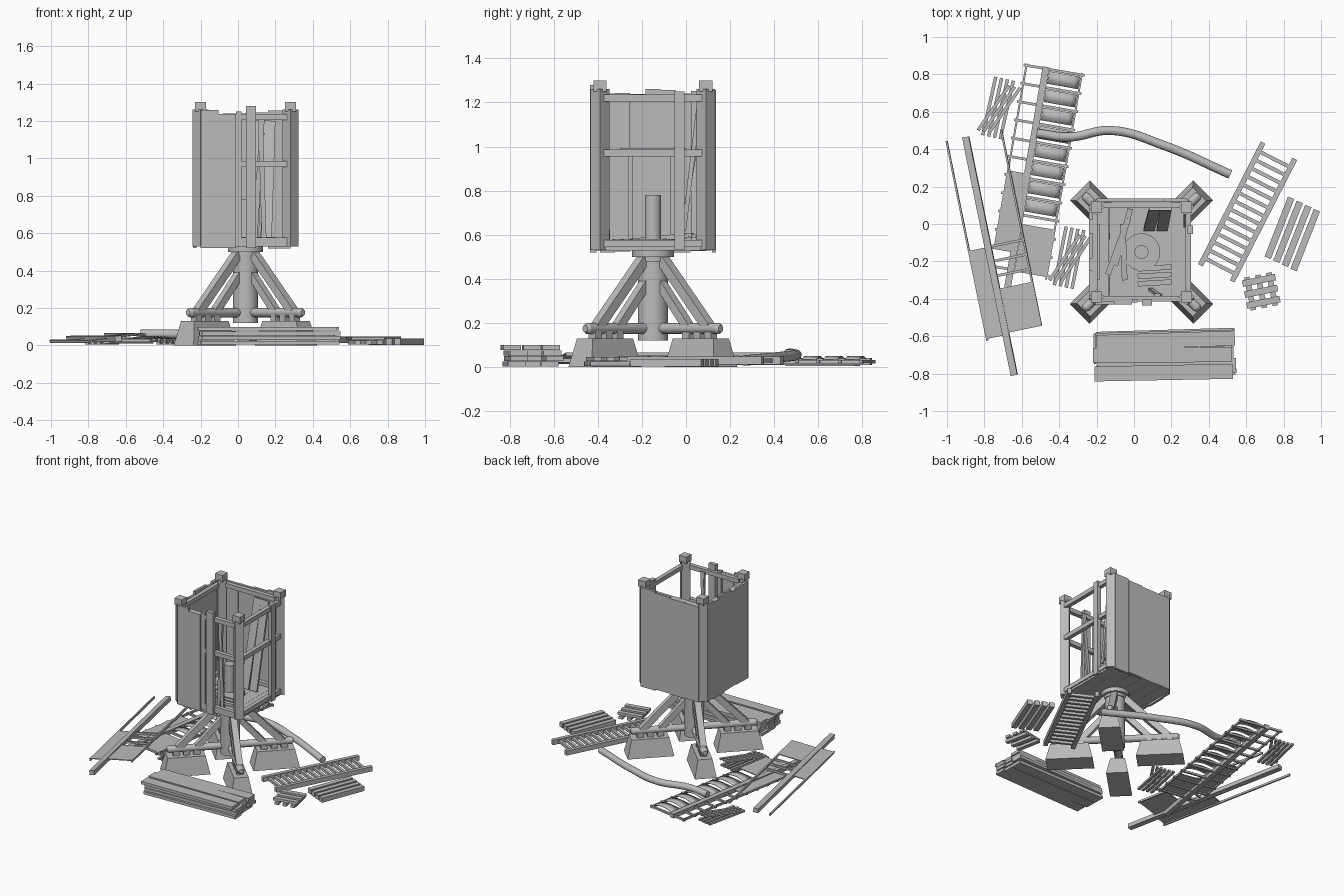
import bpy, bmesh, math, random
from mathutils import Vector, Matrix

random.seed(4)
cube = bpy.data.objects.get("Cube")
if cube:
    bpy.data.objects.remove(cube)

grey = bpy.data.materials.new("plain grey")
grey.use_nodes = True
GREY = (0.5, 0.5, 0.5, 1)
grey.diffuse_color = GREY
grey.node_tree.nodes["Principled BSDF"].inputs["Base Color"].default_value = GREY

CX, CY = 0.04, -0.15          # axis of the mill
H = 0.24                      # corner post offset from the axis
Z0, Z1 = 0.53, 1.25           # wall bottom and top


def finish(bm, name, matrix=None, smooth=False):
    mesh = bpy.data.meshes.new(name)
    bm.to_mesh(mesh)
    bm.free()
    mesh.materials.append(grey)
    ob = bpy.data.objects.new(name, mesh)
    bpy.context.collection.objects.link(ob)
    if matrix:
        ob.matrix_world = matrix
    if smooth:
        bpy.ops.object.select_all(action='DESELECT')
        ob.select_set(True)
        bpy.context.view_layer.objects.active = ob
        bpy.ops.object.shade_smooth_by_angle()
    return ob


def frame(p, q, hint):
    """Axes with X along p-q and Z close to the hint."""
    d = (q - p).normalized()
    s = Vector(hint).cross(d).normalized()
    n = d.cross(s)
    m = Matrix((d, s, n)).transposed().to_4x4()
    return Matrix.Translation((p + q) / 2) @ m, (q - p).length


def beam(bm, p, q, w, h, hint=(0, 0, 1)):
    m, l = frame(Vector(p), Vector(q), hint)
    bmesh.ops.create_cube(bm, size=1, matrix=m @ Matrix.Diagonal((l, w, h, 1)))


def rod(bm, p, q, r, r2=None, seg=16):
    m, l = frame(Vector(p), Vector(q), (0.3, 0.9, 0.1))
    bmesh.ops.create_cone(bm, cap_ends=True, segments=seg, radius1=r, radius2=r2 or r, depth=l,
                          matrix=m @ Matrix.Rotation(math.pi / 2, 4, 'Y'))


# Trestle: four arms, each with a tapered pier, bearers and paired struts
piers, struts, sills = bmesh.new(), bmesh.new(), bmesh.new()
for k in range(4):
    turn = Matrix.Translation((CX, CY, 0)) @ Matrix.Rotation(math.pi / 4 + k * math.pi / 2, 4, 'Z')
    at = lambda r, z, s=0: turn @ Vector((r, s, z))
    made = bmesh.ops.create_cube(bm := piers, size=1)["verts"]
    for v in made:
        top = v.co.z > 0
        v.co = at(0.307 + v.co.x * (0.26 if top else 0.32), 0.13 if top else 0,
                  v.co.y * (0.10 if top else 0.15))
    for r in (0.23, 0.30, 0.37):
        beam(struts, at(r, 0.125), at(r, 0.165), 0.04, 0.045, (1, 1, 0))
    side = turn.to_3x3() @ Vector((0, 1, 0))
    beam(struts, at(0.36, 0.18), at(0.06, 0.49), 0.045, 0.045, side)
    beam(struts, at(0.23, 0.18), at(0.04, 0.39), 0.04, 0.04, side)
    rod(sills, at(0, 0.175), at(0.42, 0.175), 0.025)
    rod(sills, at(0.42, 0.175), at(0.435, 0.175), 0.025, 0.016)
finish(piers, "stone_piers")
finish(struts, "trestle_struts")
finish(sills, "trestle_crossbeams", smooth=True)

# Main post, collar, spindle and millstone
post = bmesh.new()
for z, z2, r in ((0.12, 0.50, 0.068), (0.48, 0.50, 0.075), (0.50, 0.53, 0.095),
                 (0.55, 0.58, 0.10), (0.58, 0.78, 0.037)):
    rod(post, (CX, CY, z), (CX, CY, z2), r, seg=28)
finish(post, "main_post", smooth=True)

# Cabin frame: diagonal corner posts with bevelled caps, rails on four sides
bm = bmesh.new()
for sx in (-1, 1):
    for sy in (-1, 1):
        x, y = CX + sx * H, CY + sy * H
        beam(bm, (x, y, 0.53), (x, y, 1.26), 0.06, 0.06, (1, 1, 0))
        beam(bm, (x, y, 1.25), (x, y, 1.30), 0.06, 0.06, (1, 0, 0))
for k in range(4):
    turn = Matrix.Translation((CX, CY, 0)) @ Matrix.Rotation(k * math.pi / 2, 4, 'Z')
    for z in (0.56, 0.97, 1.22):
        if z != 0.97 or k in (0, 1):
            beam(bm, turn @ Vector((-H, -0.25, z)), turn @ Vector((H, -0.25, z)), 0.03, 0.032)
# upright studs on the open sides
beam(bm, (0.07, -0.42, 0.52), (0.07, -0.42, 1.28), 0.055, 0.03, (0, 1, 0))
beam(bm, (0.005, -0.41, 0.53), (0.005, -0.41, 1.25), 0.03, 0.02, (0, 1, 0))
beam(bm, (0.30, -0.03, 0.53), (0.30, -0.03, 1.25), 0.045, 0.03, (1, 0, 0))
# door frame inside the closed side
for y in (-0.25, -0.06):
    beam(bm, (-0.20, y, 0.55), (-0.20, y, 0.98), 0.02, 0.02, (1, 0, 0))
beam(bm, (-0.20, -0.30, 0.98), (-0.20, 0.0, 0.98), 0.03, 0.025)
finish(bm, "cabin_frame")


def boards(name, start, end, n):
    """Vertical boards with uneven tops and bottoms."""
    bm = bmesh.new()
    a, b = Vector(start), Vector(end)
    d = (b - a) / n
    normal = Vector((-d.y, d.x, 0))
    for i in range(n):
        c = a + d * (i + 0.5)
        lo, hi = Z0 - random.uniform(0, 0.012), Z1 + random.uniform(-0.015, 0.012)
        beam(bm, c + Vector((0, 0, lo)), c + Vector((0, 0, hi)), d.length * 0.99, 0.018, normal)
    finish(bm, name)


boards("back_wall", (-0.20, 0.127, 0), (0.28, 0.127, 0), 4)
boards("side_wall", (-0.232, -0.39, 0), (-0.232, 0.09, 0), 7)
boards("front_wall", (-0.20, -0.422, 0), (-0.01, -0.422, 0), 2)

# Cabin floor
bm = bmesh.new()
for i in range(6):
    x = CX - 0.215 + i * 0.086
    beam(bm, (x, CY - 0.265, 0.54), (x, CY + 0.265, 0.54), 0.085, 0.022)
finish(bm, "cabin_floor")

# Loose timber inside the cabin
bm = bmesh.new()
for x, x2, y in ((-0.14, -0.03, -0.27), (-0.10, -0.02, -0.22), (-0.05, -0.06, -0.30)):
    beam(bm, (x, y, 0.57), (x2, y + 0.30, 0.60), 0.03, 0.015)
for y in (-0.24, -0.28, -0.32):
    beam(bm, (0.02, y, 0.57), (0.20, y + 0.01, 0.57), 0.028, 0.02)
for x, lean in ((0.08, 0.03), (0.15, 0.02)):
    beam(bm, (x, -0.03, 0.56), (x + lean, 0.08, 1.20), 0.06, 0.015, (0, 1, 0))
beam(bm, (0.09, -0.35, 0.55), (0.13, -0.38, 1.22), 0.025, 0.015, (0, 1, 0))
beam(bm, (0.14, -0.38, 0.55), (0.12, -0.38, 1.22), 0.025, 0.015, (0, 1, 0))
beam(bm, (0.27, -0.01, 0.62), (0.27, 0.06, 1.20), 0.02, 0.012, (1, 0, 0))
finish(bm, "leaning_planks")

# Curved tail pole on the ground
curve = bpy.data.curves.new("tail_pole", 'CURVE')
curve.dimensions, curve.bevel_depth, curve.use_fill_caps = '3D', 0.024, True
path = [(-0.52, 0.485, 0.06), (-0.35, 0.465, 0.06), (-0.12, 0.50, 0.055),
        (0.16, 0.42, 0.045), (0.515, 0.265, 0.03)]
spline = curve.splines.new('BEZIER')
spline.bezier_points.add(len(path) - 1)
for bp, co in zip(spline.bezier_points, path):
    bp.co, bp.handle_left_type, bp.handle_right_type = co, 'AUTO', 'AUTO'
curve.materials.append(grey)
bpy.context.collection.objects.link(bpy.data.objects.new("tail_pole", curve))


def placed(origin, u, v):
    u, v = Vector(u).normalized(), Vector(v).normalized()
    n = v.cross(u) if v.cross(u).z > 0 else u.cross(v)
    return Matrix.Translation(origin) @ Matrix((u, v, n)).transposed().to_4x4()


def sail(name, matrix, spar, left, right, rungs, sheets):
    """Spar along local X, thin rails either side, rungs across, flat sheets."""
    bm = bmesh.new()
    beam(bm, (0, 0, 0), (spar, 0, 0), 0.036, 0.032)
    beam(bm, (0, -0.105, 0), (left, -0.105, 0), 0.01, 0.016)
    beam(bm, (0, 0.195, 0), (right, 0.195, 0), 0.01, 0.016)
    for x, y, y2 in rungs:
        beam(bm, (x, y, 0), (x, y2, 0), 0.014, 0.014)
    for x, x2, y, y2 in sheets:
        beam(bm, (x, (y + y2) / 2, 0.005), (x2, (y + y2) / 2, 0.005), y2 - y, 0.006)
    for v in bm.verts:
        v.co = matrix @ v.co
    bmesh.ops.recalc_face_normals(bm, faces=bm.faces)
    finish(bm, name)


first = placed((-0.47, 0.84, 0.025), (-0.172, -0.985, 0), (0.985, -0.172, 0))
sail("lattice_sail", first, 1.36, 1.0, 1.12,
     [(0.01 + i * 0.099, -0.12, 0.21) for i in range(12)],
     [(0.58, 1.0, -0.105, 0), (0.85, 1.1, 0.02, 0.195)])
second = placed((-0.90, 0.465, 0.035), (0.2, -0.98, 0), (0.98, 0.2, 0.12))
sail("sheeted_sail", second, 1.3, 1.09, 1.07,
     [(0.60 + i * 0.08, -0.01, 0.20) for i in range(3)],
     [(0.60, 1.08, -0.105, 0), (0.83, 1.07, 0, 0.195)])

# Bowed shutters on the lattice sail
bm = bmesh.new()
for i in range(8):
    x, row = 0.02 + i * 0.099, []
    for j in range(7):
        y = 0.02 + j * 0.028
        z = 0.012 + 0.014 * math.sin(math.pi * j / 6)
        row.append([bm.verts.new(first @ Vector((x + e, y, z))) for e in (0, 0.068)])
    for a, b in zip(row, row[1:]):
        bm.faces.new((a[0], a[1], b[1], b[0]))
bmesh.ops.recalc_face_normals(bm, faces=bm.faces)
for f in bm.faces:
    if f.normal.z < 0:
        f.normal_flip()
shutters = finish(bm, "sail_shutters", smooth=True)
shutters.modifiers.new("thickness", 'SOLIDIFY').thickness = 0.004

# Ladder lying on the ground
bm = bmesh.new()
a, b = Vector((0.69, 0.435, 0.03)), Vector((0.355, -0.22, 0.03))
across = Vector((0.17, -0.087, 0))
for o in (Vector(), across):
    beam(bm, a + o, b + o, 0.028, 0.035)
for i in range(14):
    p = a.lerp(b, 0.07 + i * 0.067)
    beam(bm, p, p + across, 0.02, 0.02)
finish(bm, "ladder")

# Large stack of planks
bm = bmesh.new()
for layer in range(4):
    for i in range(3):
        y = -0.785 + i * 0.085 + random.uniform(-0.01, 0.01)
        j = random.uniform(-0.015, 0.015)
        z = 0.014 + layer * 0.025
        beam(bm, (-0.205 + j, y - 0.01, z), (0.535 + j, y + 0.01 + j, z), 0.08, 0.021)
finish(bm, "plank_stack")

# Four squared timbers and a small pallet
bm = bmesh.new()
for i in range(4):
    o = Vector((0.046 * i, -0.022 * i, 0))
    beam(bm, o + Vector((0.84, 0.14, 0.02)), o + Vector((0.715, -0.18, 0.02)), 0.036, 0.035)
finish(bm, "squared_timbers")
bm = bmesh.new()
for i in range(3):
    s = -0.06 + i * 0.06
    beam(bm, (s, -0.09, 0.015), (s, 0.09, 0.015), 0.03, 0.02)
    beam(bm, (-0.09, s, 0.037), (0.09, s, 0.037), 0.035, 0.018)
finish(bm, "pallet", Matrix.Translation((0.68, -0.36, 0)) @ Matrix.Rotation(0.2, 4, 'Z'))

# Two heaps of crossed sticks
for name, x, y, angle in (("far_sticks", -0.725, 0.62, -0.22), ("near_sticks", -0.345, -0.18, -0.2)):
    bm = bmesh.new()
    for i in range(4):
        s = -0.05 + i * 0.032
        beam(bm, (s, -0.16, 0.012), (s, 0.16, 0.012), 0.018, 0.014)
    for i, s in enumerate((-0.03, 0.0, 0.03)):
        beam(bm, (s - 0.05, -0.14, 0.03), (s + 0.06, 0.13, 0.035), 0.018, 0.012)
    finish(bm, name, Matrix.Translation((x, y, 0)) @ Matrix.Rotation(angle, 4, 'Z'))
